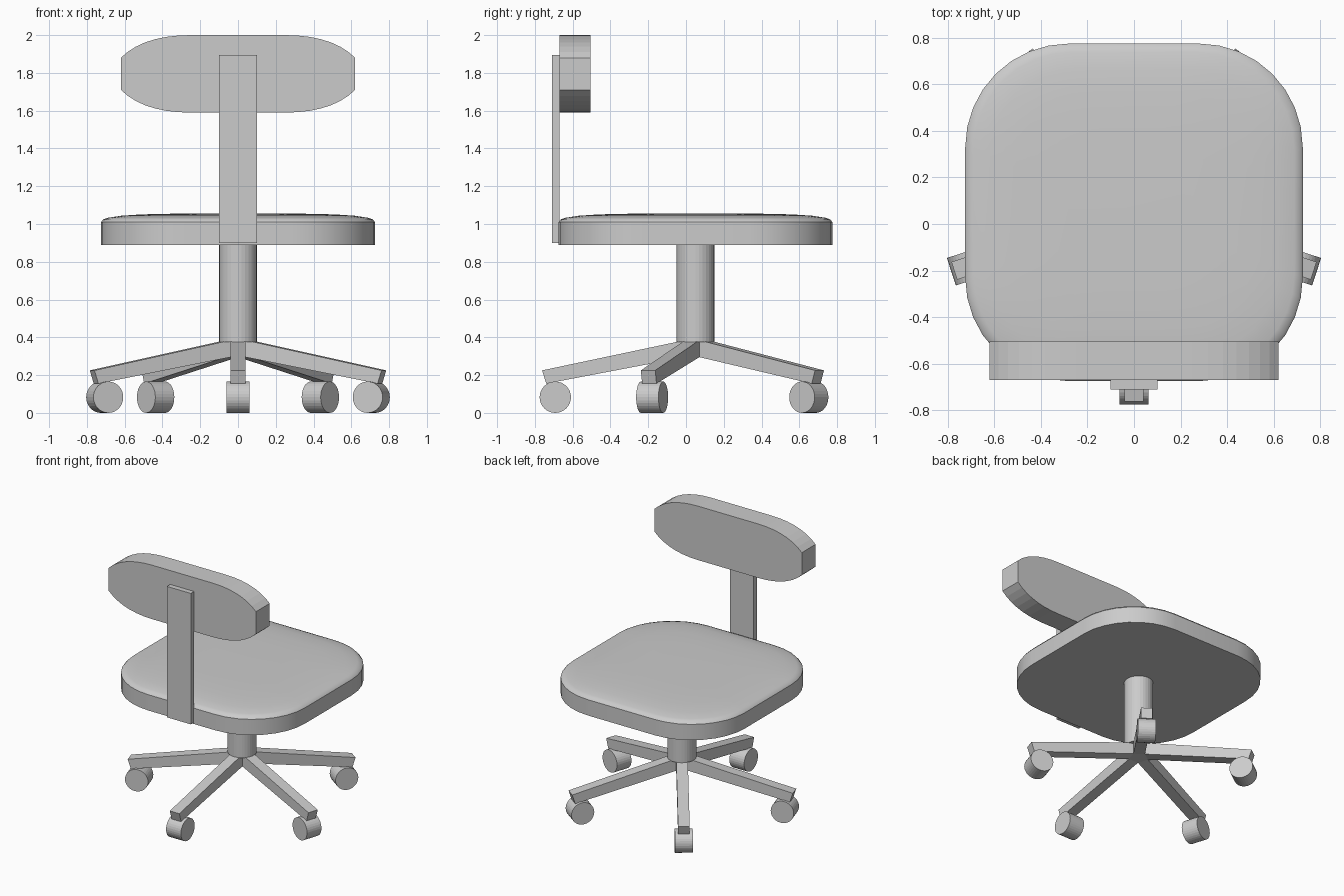
import bpy, bmesh, math
from mathutils import Matrix, Vector

cube = bpy.data.objects.get("Cube")
if cube:
    bpy.data.objects.remove(cube, do_unlink=True)

grey = bpy.data.materials.new("plain grey")
grey.use_nodes = True
colour = (0.6, 0.6, 0.6, 1)
grey.diffuse_color = colour
grey.node_tree.nodes["Principled BSDF"].inputs["Base Color"].default_value = colour

CENTRE = Vector((0, 0.05, 0))  # axis of the seat, column and star base


def finish(name, bm, matrix=Matrix()):
    bmesh.ops.recalc_face_normals(bm, faces=bm.faces)
    mesh = bpy.data.meshes.new(name)
    bm.to_mesh(mesh)
    bm.free()
    mesh.transform(matrix)
    mesh.materials.append(grey)
    obj = bpy.data.objects.new(name, mesh)
    bpy.context.collection.objects.link(obj)
    return obj


def loft(name, rings, matrix=Matrix()):
    """Skin a stack of matching closed rings and cap both ends."""
    bm = bmesh.new()
    loops = [[bm.verts.new(p) for p in ring] for ring in rings]
    for a, b in zip(loops, loops[1:]):
        for i in range(len(a)):
            j = (i + 1) % len(a)
            bm.faces.new((a[i], a[j], b[j], b[i]))
    bm.faces.new(loops[0])
    bm.faces.new(loops[-1])
    return finish(name, bm, matrix)


def circle(radius, sides, turn=0):
    return [(radius * math.cos(turn + math.tau * i / sides),
             radius * math.sin(turn + math.tau * i / sides)) for i in range(sides)]


def mirrored(corner):
    """Turn one corner, listed from the side to the top, into a closed outline."""
    half = corner + [(-x, y) for x, y in reversed(corner)]
    return half + [(-x, -y) for x, y in half]


def prism(name, outline, low, high, matrix=Matrix()):
    return loft(name, [[(x, y, z) for x, y in outline] for z in (low, high)], matrix)


# Seat: rounded square slab with a softly domed top
flat, bend = 0.28, 0.445
arc = [math.pi / 2 * i / 8 for i in range(9)]
seat_outline = mirrored([(flat + bend * math.cos(a), flat + bend * math.sin(a)) for a in arc])
layers = [(1, 0.89), (1, 1.01), (0.985, 1.024), (0.95, 1.033),
          (0.85, 1.044), (0.7, 1.051), (0.45, 1.055)]
seat = loft("seat", [[(x * s, y * s, z) for x, y in seat_outline] for s, z in layers],
            Matrix.Translation(CENTRE))
for face in seat.data.polygons:
    face.use_smooth = face.normal.z > 0.2
seat.data.set_sharp_from_angle(angle=math.radians(35))

# Backrest: wide pad with long curved corners
start, pull, end = Vector((0.62, 0.085)), Vector((0.5, 0.205)), Vector((0.25, 0.205))
corner = []
for i in range(8):
    t = i / 7
    corner.append(tuple(start * (1 - t) ** 2 + pull * 2 * t * (1 - t) + end * t * t))
upright = Matrix.Translation((0, 0, 1.795)) @ Matrix.Rotation(math.pi / 2, 4, "X")
prism("backrest", mirrored(corner), 0.505, 0.67, upright)

# Flat bar carrying the backrest
prism("backrest_bar", [(-0.1, -0.71), (0.1, -0.71), (0.1, -0.67), (-0.1, -0.67)], 0.9, 1.895)

# Central column and five-sided hub
prism("column", circle(0.1, 32), 0.375, 0.89, Matrix.Translation(CENTRE))
prism("hub", circle(0.068, 5, math.pi / 2), 0.295, 0.385, Matrix.Translation(CENTRE))

# Five sloping legs, each ending in a caster
leg_profile = [(0.055, 0.295), (0.79, 0.155), (0.812, 0.225), (0.055, 0.385)]
for n in range(5):
    turn = Matrix.Translation(CENTRE) @ Matrix.Rotation(math.tau * n / 5 - math.pi / 2, 4, "Z")
    loft(f"leg_{n + 1}", [[(r, side, z) for r, z in leg_profile] for side in (-0.04, 0.04)], turn)
    axle = turn @ Matrix.Translation((0.742, 0, 0.083)) @ Matrix.Rotation(math.pi / 2, 4, "X")
    prism(f"caster_{n + 1}", circle(0.083, 32), -0.062, 0.062, axle)
